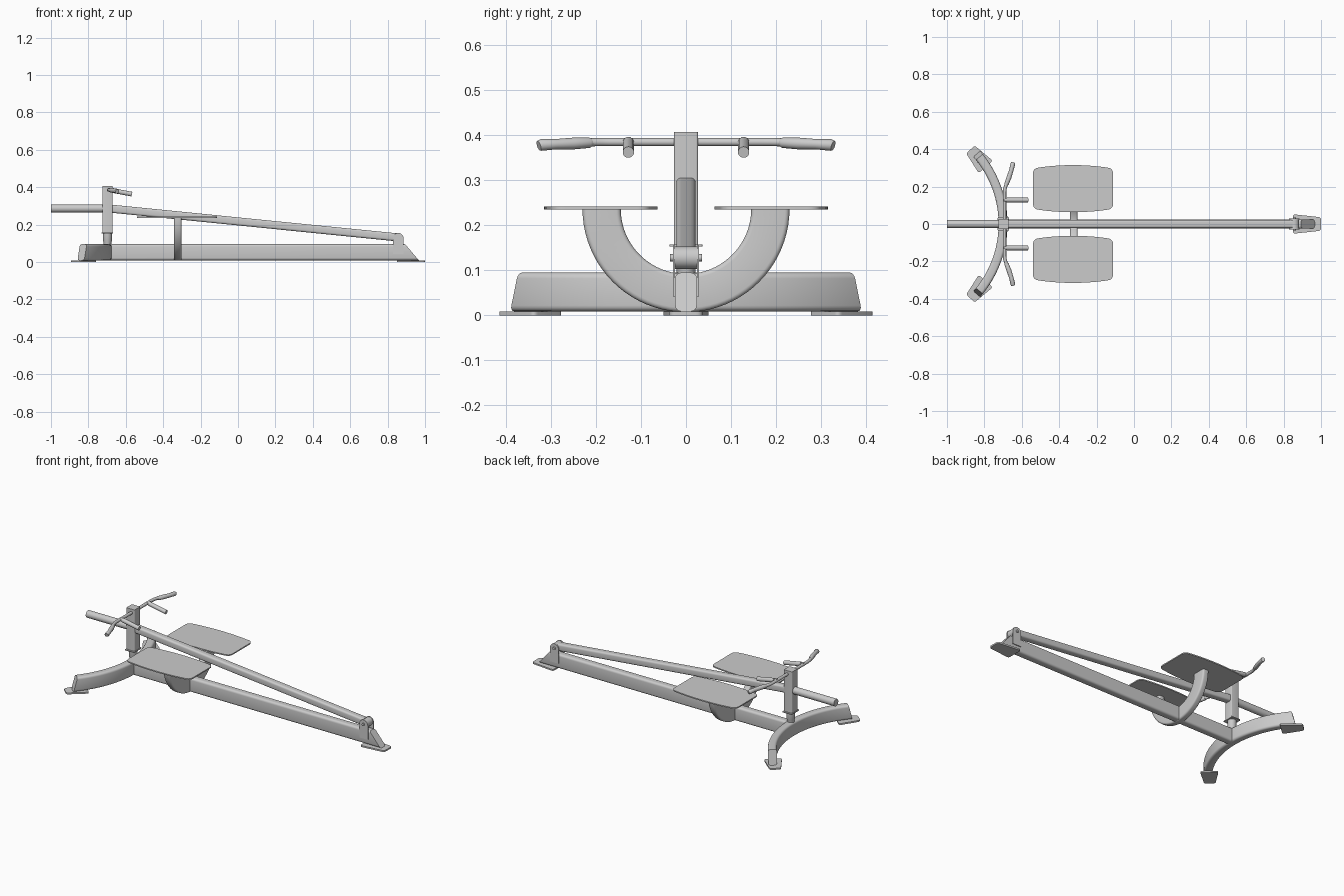
import bpy, bmesh
from math import sin, cos, pi, radians
from mathutils import Vector

if "Cube" in bpy.data.objects:
    bpy.data.objects.remove(bpy.data.objects["Cube"])


def loft(name, rings):
    """Skin equal-length point rings and cap both ends."""
    bm = bmesh.new()
    vs = [[bm.verts.new(p) for p in r] for r in rings]
    n = len(vs[0])
    for a, b in zip(vs, vs[1:]):
        for i in range(n):
            bm.faces.new((a[i], a[(i + 1) % n], b[(i + 1) % n], b[i]))
    bm.faces.new(vs[0])
    bm.faces.new(vs[-1])
    bmesh.ops.recalc_face_normals(bm, faces=bm.faces)
    me = bpy.data.meshes.new(name)
    bm.to_mesh(me)
    bm.free()
    ob = bpy.data.objects.new(name, me)
    bpy.context.collection.objects.link(ob)
    return ob


def rounded_rect(w, h, r, n=4):
    """Rounded rectangle outline centred on the origin."""
    pts = []
    for k, (sx, sy) in enumerate(((1, 1), (-1, 1), (-1, -1), (1, -1))):
        for i in range(n + 1):
            a = (k + i / n) * pi / 2
            pts.append((sx * (w / 2 - r) + r * cos(a), sy * (h / 2 - r) + r * sin(a)))
    return pts


def round_poly(pts, r, n=5):
    """Round every corner of a polygon with a quadratic curve."""
    pts, out = [Vector(p) for p in pts], []
    for i, p in enumerate(pts):
        a = p + (pts[i - 1] - p).normalized() * r
        b = p + (pts[(i + 1) % len(pts)] - p).normalized() * r
        for k in range(n + 1):
            t = k / n
            out.append(a * (1 - t) ** 2 + p * 2 * t * (1 - t) + b * t * t)
    return out


def plate(name, pts, z0, z1):
    return loft(name, [[(p[0], p[1], z) for p in pts] for z in (z0, z1)])


def tube(name, path, radii, n=20):
    """Round tube through a path with one radius per point."""
    path = [Vector(p) for p in path]
    rings = []
    for i, p in enumerate(path):
        t = (path[min(i + 1, len(path) - 1)] - path[max(i - 1, 0)]).normalized()
        u = t.cross(Vector((0, 0, 1)) if abs(t.z) < .9 else Vector((1, 0, 0))).normalized()
        v = t.cross(u)
        rings.append([p + (u * cos(2 * pi * k / n) + v * sin(2 * pi * k / n)) * radii[i]
                      for k in range(n)])
    return loft(name, rings)


BEAM = rounded_rect(.048, .086, .013)
ZC = .052

# Long base beam with a slanted rear end
loft("base_beam", [[(-.70, y, ZC + z) for y, z in BEAM],
                   [(.93 - .85 * z, y, ZC + z) for y, z in BEAM]])

# Curved front leg with slanted ends
R, A = .57, radians(40)
rings = []
for i in range(33):
    s = i / 16 - 1
    ring = []
    for w, z in BEAM:
        a = s * (A - z * .45)
        ring.append((-.70 - R + (R + w) * cos(a), (R + w) * sin(a), ZC + z))
    rings.append(ring)
loft("curved_front_leg", rings)

# Floor pads
plate("rear_floor_pad", round_poly([(.85, -.052), (1, -.036), (1, .036), (.85, .052)], .015), 0, .009)
for s, side in ((1, "left"), (-1, "right")):
    pad = [(-.897, .377), (-.852, .419), (-.755, .338), (-.83, .272)]
    plate(side + "_floor_pad", round_poly([(x, s * y) for x, y in pad], .014), 0, .009)

# Upright post: inner tube, collar and square sleeve
tube("post_inner_tube", [(-.698, 0, .08), (-.698, 0, .105), (-.698, 0, .112), (-.698, 0, .16)],
     [.021, .021, .024, .024])
plate("post_collar", [(-.698 + x, y) for x, y in rounded_rect(.062, .074, .006)], .153, .158)
plate("post_sleeve", [(-.698 + x, y) for x, y in rounded_rect(.055, .054, .005)], .157, .407)

# Lever arm and round load sleeve
LEVER = rounded_rect(.043, .043, .011)
loft("lever_arm", [[(x, y, zc + z) for y, z in LEVER] for x, zc in ((-.70, .287), (.848, .132))])
tube("load_sleeve", [(-1, 0, .286), (-.69, 0, .286)], [.0215, .0215], 28)

# Rear hinge: barrel, bolt and two cheek plates
tube("hinge_barrel", [(.857, -.0255, .128), (.857, .0255, .128)], [.025, .025], 28)
tube("hinge_bolt", [(.857, -.036, .128), (.857, .036, .128)], [.008, .008], 12)
cheek = [(.829, .042), (.885, .042)] + [
    (.857 + .028 * cos(pi * i / 14), .127 + .028 * sin(pi * i / 14)) for i in range(15)]
for s, side in ((1, "left"), (-1, "right")):
    loft(side + "_hinge_cheek", [[(x, s * y, z) for x, z in cheek] for y in (.024, .029)])

# U-shaped support for the foot platforms
rings = []
for i in range(41):
    a = pi + pi * i / 40
    rings.append([(-.322 + x, (.1875 + r) * cos(a), .237 + (.1875 + r) * sin(a))
                  for x, r in rounded_rect(.04, .085, .01)])
loft("platform_support", rings)

# Foot platforms with bowed long edges
X0, X1 = -.54, -.112
for s, side in ((1, "left"), (-1, "right")):
    corner = []
    for e in (-1, 1):
        for i in range(13):
            t = i / 12 * 2 - 1
            x = (X0 + X1) / 2 - e * t * (X1 - X0) / 2
            corner.append((x, s * (.189 + e * (.126 - .018 * t * t))))
    # Round only the four real corners
    out = []
    for k in (0, 13):
        edge = corner[k:k + 13]
        prev, nxt = corner[k - 1], corner[(k + 13) % 26]
        for p, q1, q2 in ((edge[0], prev, edge[1]), ):
            a, c, b = Vector(q1), Vector(p), Vector(q2)
            a = c + (a - c).normalized() * .028
            b = c + (b - c).normalized() * .028
            out += [a * (1 - t) ** 2 + c * 2 * t * (1 - t) + b * t * t for t in (0, .2, .4, .6, .8, 1)]
        out += edge[1:-1]
        a, c, b = Vector(edge[-2]), Vector(edge[-1]), Vector(nxt)
        a = c + (a - c).normalized() * .028
        b = c + (b - c).normalized() * .028
        out += [a * (1 - t) ** 2 + c * 2 * t * (1 - t) + b * t * t for t in (0, .2, .4, .6, .8, 1)]
    plate(side + "_foot_platform", out, .235, .242)

# Handlebar with angled grips and inner handles
bar = [(-.692, .17, .385), (-.69, .19, .385), (-.683, .212, .3845), (-.67, .25, .382)]
mirrored = [(x, -y, z) for x, y, z in reversed(bar)]
tube("handlebar", mirrored + bar, [.009] * 8)
for s, side in ((1, "left"), (-1, "right")):
    grip = [(-.683, .21), (-.681, .215), (-.668, .25), (-.655, .29), (-.648, .322), (-.646, .327)]
    tube(side + "_outer_grip", [(x, s * y, .385 - .008 * i / 5) for i, (x, y) in enumerate(grip)],
         [.0095, .0115, .013, .0115, .013, .011])
    tube(side + "_inner_handle", [(-.697, s * .128, .387), (-.67, s * .128, .382)], [.010, .010])
    tube(side + "_inner_grip", [(-.68, s * .128, .384), (-.567, s * .128, .3625)], [.0125, .0125])

# Smooth rounded surfaces, keep edges sharp
for ob in bpy.context.collection.objects:
    ob.select_set(True)
    bpy.context.view_layer.objects.active = ob
bpy.ops.object.shade_smooth_by_angle(angle=radians(32))
